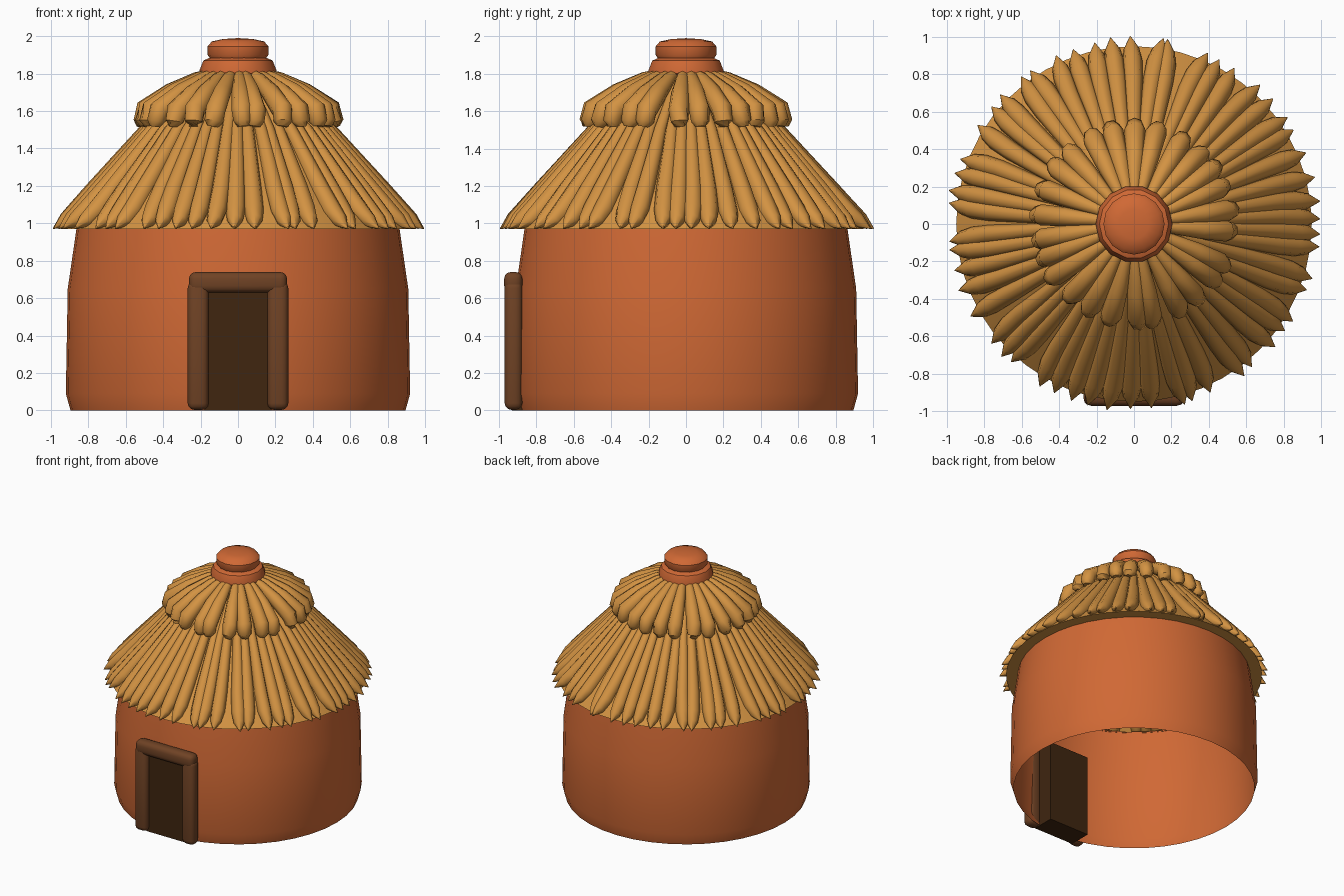
import bpy, bmesh, math, random
from mathutils import Vector

if "Cube" in bpy.data.objects:
    bpy.data.objects.remove(bpy.data.objects["Cube"])

random.seed(4)


def material(name, rgb):
    m = bpy.data.materials.new(name)
    m.diffuse_color = (*rgb, 1)
    m.use_nodes = True
    m.node_tree.nodes["Principled BSDF"].inputs["Base Color"].default_value = m.diffuse_color
    return m


CLAY = material("terracotta clay", (0.63, 0.14, 0.035))
THATCH = material("golden thatch", (0.65, 0.29, 0.055))
WOOD = material("brown wood", (0.16, 0.055, 0.018))
DARK = material("dark doorway", (0.05, 0.019, 0.005))


def finish(bm, name, mat, angle=40):
    bmesh.ops.remove_doubles(bm, verts=bm.verts, dist=0.0001)
    me = bpy.data.meshes.new(name)
    bm.to_mesh(me)
    bm.free()
    ob = bpy.data.objects.new(name, me)
    bpy.context.collection.objects.link(ob)
    me.materials.append(mat)
    bpy.ops.object.select_all(action='DESELECT')
    ob.select_set(True)
    bpy.context.view_layer.objects.active = ob
    bpy.ops.object.shade_smooth_by_angle(angle=math.radians(angle))
    return ob


def lathe(name, profile, sides, mat):
    # profile is (radius, height), listed bottom to top along the outside
    bm = bmesh.new()
    rings = [[bm.verts.new((r * math.cos(math.tau * i / sides), r * math.sin(math.tau * i / sides), z))
              for i in range(sides)] for r, z in profile]
    for a, b in zip(rings, rings[1:]):
        for i in range(sides):
            j = (i + 1) % sides
            bm.faces.new((a[i], a[j], b[j], b[i]))
    return finish(bm, name, mat)


def add_straw(bm, path, angle, lean, sides=8):
    # path is (radius from axis, height, thickness), top to tip
    centres = []
    n = len(path) - 1
    for k, (r, z, t) in enumerate(path):
        a = angle + lean * k / n
        centres.append(Vector((r * math.cos(a), r * math.sin(a), z)))
    rings = []
    for k, c in enumerate(centres):
        d = (centres[min(k + 1, n)] - centres[max(k - 1, 0)]).normalized()
        u = d.cross(Vector((0, 0, 1))).normalized()
        v = u.cross(d)
        rings.append([bm.verts.new(c + path[k][2] * (u * math.cos(math.tau * i / sides) + v * math.sin(math.tau * i / sides)))
                      for i in range(sides)])
    for a, b in zip(rings, rings[1:]):
        for i in range(sides):
            j = (i + 1) % sides
            bm.faces.new((a[i], b[i], b[j], a[j]))
    bm.faces.new(rings[0])
    bm.faces.new(rings[-1][::-1])
    # tidy normals are recalculated once per layer


def thatch_layer(name, count, path, jitter):
    bm = bmesh.new()
    for i in range(count):
        a = math.tau * (i + random.uniform(-0.15, 0.15)) / count - math.pi / 2
        dr = random.uniform(-jitter, jitter)
        p = [(r + dr * k / len(path), z, t) for k, (r, z, t) in enumerate(path)]
        add_straw(bm, p, a, random.uniform(-0.05, 0.05))
    bmesh.ops.recalc_face_normals(bm, faces=bm.faces)
    finish(bm, name, THATCH, 50)


def box(name, lo, hi, mat, bevel=0.0):
    bm = bmesh.new()
    bmesh.ops.create_cube(bm, size=1)
    for v in bm.verts:
        v.co = [lo[i] + (v.co[i] + 0.5) * (hi[i] - lo[i]) for i in range(3)]
    if bevel:
        bmesh.ops.bevel(bm, geom=bm.edges[:], offset=bevel, segments=3, profile=0.5, affect='EDGES')
    return finish(bm, name, mat)


# Round clay wall, open below and above
lathe("wall", [(0.895, 0), (0.92, 0.09), (0.91, 0.65), (0.862, 0.98)], 40, CLAY)

# Roof shell with a flat eave edge
lathe("roof_shell", [(0.86, 0.97), (0.95, 0.97), (0.50, 1.49), (0.18, 1.79)], 48, THATCH)

# Long pointed thatch bundles
thatch_layer("lower_thatch", 54, [(0.17, 1.78, 0.02), (0.50, 1.495, 0.035), (0.77, 1.18, 0.05),
                                  (0.865, 1.07, 0.053), (0.93, 1.015, 0.042), (0.995, 0.972, 0.002)], 0.012)

# Short rounded thatch bundles
thatch_layer("upper_thatch", 26, [(0.15, 1.80, 0.025), (0.22, 1.775, 0.035), (0.36, 1.70, 0.05), (0.50, 1.605, 0.057),
                                  (0.515, 1.545, 0.05), (0.515, 1.518, 0.03)], 0.012)

# Clay collar and cap on top of the roof
lathe("roof_collar", [(0.16, 1.77), (0.205, 1.80), (0.205, 1.82), (0.185, 1.87), (0.15, 1.885), (0, 1.885)], 14, CLAY)
lathe("roof_cap", [(0, 1.87), (0.145, 1.875), (0.162, 1.90), (0.163, 1.945), (0.14, 1.972), (0.08, 1.985), (0, 1.99)], 16, CLAY)

# Dark doorway block
box("doorway", (-0.18, -0.93, 0), (0.18, -0.75, 0.66), DARK)

# Wooden door frame
for side, name in ((-1, "left_jamb"), (1, "right_jamb")):
    x = side * 0.213
    box(name, (x - 0.056, -0.97, 0.003), (x + 0.056, -0.875, 0.69), WOOD, 0.036)
box("lintel", (-0.262, -0.972, 0.63), (0.262, -0.875, 0.74), WOOD, 0.036)
